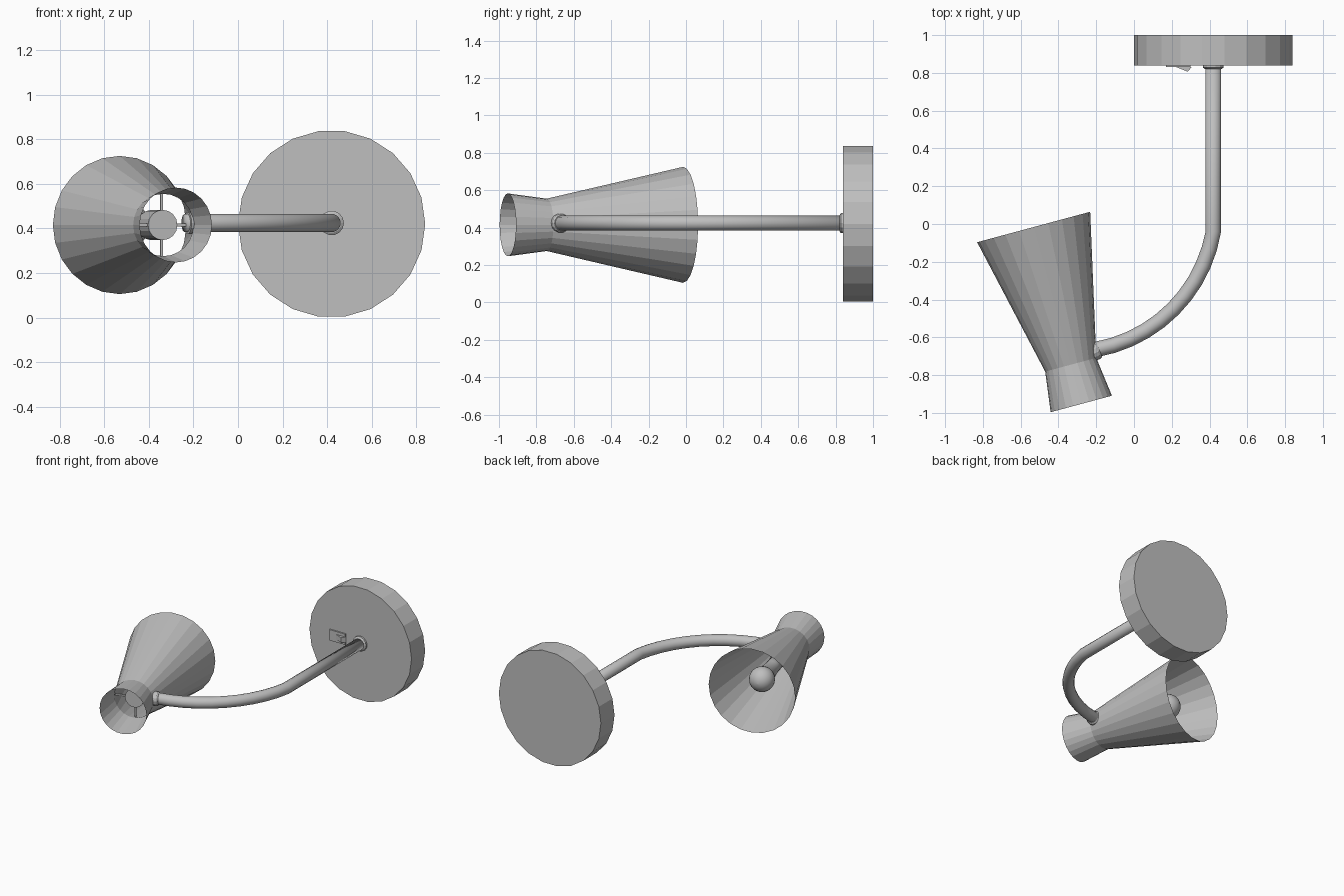
import bpy, bmesh
from math import sin, cos, pi, radians
from mathutils import Vector, Matrix

cube = bpy.data.objects.get("Cube")
if cube:
    bpy.data.objects.remove(cube, do_unlink=True)

grey = bpy.data.materials.new("satin_grey")
grey.use_nodes = True
grey.diffuse_color = (0.52, 0.52, 0.52, 1)
grey.node_tree.nodes["Principled BSDF"].inputs["Base Color"].default_value = (0.52, 0.52, 0.52, 1)


def add_object(name, bm, matrix=None, smooth=False):
    mesh = bpy.data.meshes.new(name)
    bmesh.ops.recalc_face_normals(bm, faces=bm.faces[:])
    if matrix:
        bm.transform(matrix)
    for f in bm.faces:
        f.smooth = smooth
    bm.to_mesh(mesh)
    bm.free()
    mesh.materials.append(grey)
    obj = bpy.data.objects.new(name, mesh)
    bpy.context.collection.objects.link(obj)
    return obj


def frame(origin, direction):
    return Matrix.Translation(origin) @ Vector(direction).to_track_quat("Z", "Y").to_matrix().to_4x4()


def bridge(bm, a, b):
    n = len(a)
    for i in range(n):
        bm.faces.new((a[i], a[(i + 1) % n], b[(i + 1) % n], b[i]))


def lathe(name, profile, sides, matrix, caps=True, smooth=False):
    """Turn (height, radius) pairs around the local z axis."""
    bm = bmesh.new()
    rings = []
    for h, r in profile:
        rings.append([bm.verts.new((r * cos(2 * pi * i / sides), r * sin(2 * pi * i / sides), h))
                      for i in range(sides)])
    for a, b in zip(rings, rings[1:]):
        bridge(bm, a, b)
    if caps:
        bm.faces.new(rings[0])
        bm.faces.new(rings[-1])
    return add_object(name, bm, matrix, smooth)


def tube(name, path, radius, sides=14):
    """Sweep a circle along a path that lies in a horizontal plane."""
    bm = bmesh.new()
    rings = []
    for i, p in enumerate(path):
        t = (path[min(i + 1, len(path) - 1)] - path[max(i - 1, 0)]).normalized()
        side = t.cross(Vector((0, 0, 1)))
        rings.append([bm.verts.new(p + radius * (cos(a) * side + sin(a) * Vector((0, 0, 1))))
                      for a in (2 * pi * k / sides for k in range(sides))])
    for a, b in zip(rings, rings[1:]):
        bridge(bm, a, b)
    bm.faces.new(rings[0])
    bm.faces.new(rings[-1])
    return add_object(name, bm, None, True)


def box(name, centre, size, matrix=None):
    bm = bmesh.new()
    bmesh.ops.create_cube(bm, size=1)
    bm.transform(Matrix.Translation(centre) @ Matrix.Diagonal((*size, 1)))
    return add_object(name, bm, matrix)


# Wall base
lathe("wall_base", [(0, 0.42), (0.16, 0.42)], 22, frame((0.42, 1, 0.42), (0, -1, 0)))

# Bent arm: straight run, then an arc to the shade
z_arm = 0.424
start, end, half = Vector((0.42, -0.04, z_arm)), Vector((-0.2, -0.67, z_arm)), radians(35)
chord = end - start
radius = chord.length / (2 * sin(half))
inward = Vector((-1, 1, 0)).normalized()
centre = (start + end) / 2 + inward * radius * cos(half)
path = [Vector((0.42, 0.85, z_arm))]
for i in range(11):
    turn = Matrix.Rotation(-2 * half * i / 10, 3, "Z")
    path.append(centre + turn @ (start - centre))
path.append(end + (path[-1] - path[-2]).normalized() * 0.04)
tube("bent_arm", path, 0.041)

# Collars at both ends of the arm
lathe("base_collar", [(0, 0.055), (0.012, 0.055), (0.02, 0.043)], 14,
      frame((0.42, 0.84, z_arm), (0, -1, 0)))
lathe("shade_collar", [(-0.02, 0.05), (0.015, 0.05), (0.025, 0.043)], 14,
      frame(end + Vector((-0.008, -0.002, 0)), path[-2] - path[-1]))

# Open shade, flared at both ends
lamp = frame((-0.335, -0.745, 0.415), (-0.26, 0.966, 0))
lathe("shade", [(-0.215, 0.168), (0, 0.14), (0.755, 0.31)], 24, lamp, caps=False)

# Bulb holder with thin spokes to the shade
lathe("bulb_holder", [(0.01, 0.068), (0.2, 0.068)], 16, lamp)
for i in range(2):
    box("holder_spoke", (0, 0, 0.03), (0.285, 0.012, 0.012), lamp @ Matrix.Rotation(i * pi / 2, 4, "Z"))

# Bulb: tapered neck running into a ball
bulb_profile = [(0.2, 0.05), (0.36, 0.05)]
for i in range(3, 13):
    a = pi * i / 12
    bulb_profile.append((0.555 - 0.088 * cos(a), max(0.088 * sin(a), 0.001)))
lathe("bulb", bulb_profile, 20, lamp, smooth=True)

# Rocker switch on the base
box("switch_plate", (0.235, 0.836, 0.424), (0.13, 0.012, 0.08))
bm = bmesh.new()
lower, upper = [[bm.verts.new((x, y, z)) for x, y in ((0.22, 0.832), (0.285, 0.806), (0.305, 0.832))]
                for z in (0.405, 0.443)]
bridge(bm, lower, upper)
bm.faces.new(lower)
bm.faces.new(upper)
add_object("switch_rocker", bm)
